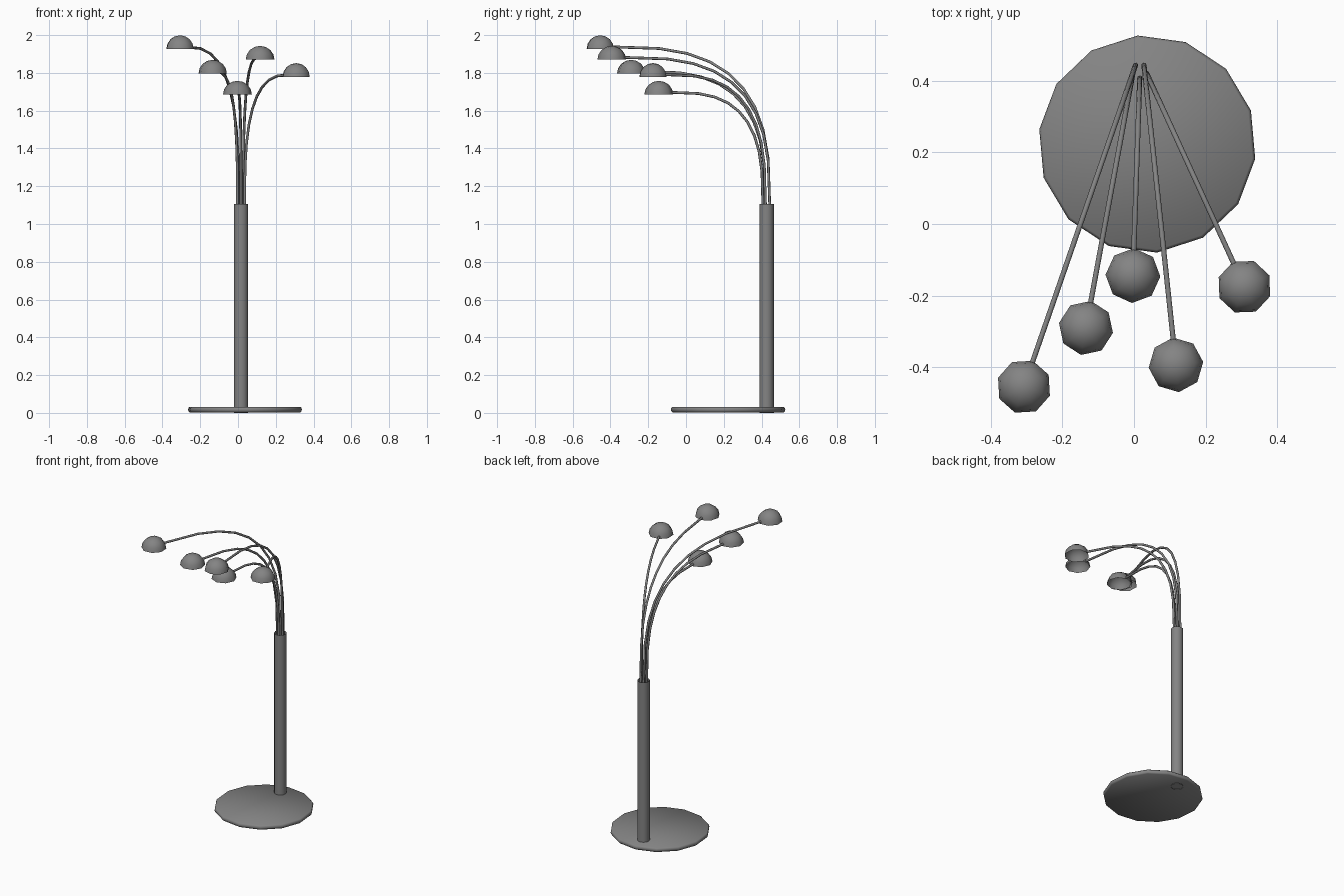
import bpy, bmesh
from math import sin, cos, pi, radians, atan2
from mathutils import Vector

if "Cube" in bpy.data.objects:
    bpy.data.objects.remove(bpy.data.objects["Cube"])

POLE = Vector((0.016, 0.427))
dark = bpy.data.materials.new("dark_metal")
dark.diffuse_color = (0.23, 0.23, 0.23, 1)
dark.use_nodes = True
dark.node_tree.nodes["Principled BSDF"].inputs["Base Color"].default_value = dark.diffuse_color


def add_mesh(name, bm, angle=50, recalc=True):
    if recalc:
        bmesh.ops.recalc_face_normals(bm, faces=bm.faces)
    me = bpy.data.meshes.new(name)
    bm.to_mesh(me)
    bm.free()
    me.materials.append(dark)
    ob = bpy.data.objects.new(name, me)
    bpy.context.collection.objects.link(ob)
    bpy.ops.object.select_all(action='DESELECT')
    ob.select_set(True)
    bpy.context.view_layer.objects.active = ob
    bpy.ops.object.shade_smooth_by_angle(angle=radians(angle))
    return ob


def lathe(name, x, y, profile, sides, turn=0.0, caps=True, angle=50):
    # stack of rings (radius, height); a zero radius closes to a point
    bm = bmesh.new()
    rings = []
    for r, z in profile:
        n = sides if r > 0 else 1
        rings.append([bm.verts.new((x + r * cos(turn + 2 * pi * k / sides),
                                    y + r * sin(turn + 2 * pi * k / sides), z)) for k in range(n)])
    for a, b in zip(rings, rings[1:]):
        for k in range(sides):
            j = (k + 1) % sides
            bm.faces.new((a[k], a[j], b[0]) if len(b) == 1 else (a[k], a[j], b[j], b[k]))
    if caps:
        bm.faces.new(rings[0][::-1])
        bm.faces.new(rings[-1])
    return add_mesh(name, bm, angle, recalc=caps)


def arm(name, start, end, z0, z1, r=0.0072, steps=9, sides=8, n=2.9):
    # squared-off quarter arc, swept with a round section
    d = end - start
    side = Vector((-d.y, d.x, 0)).normalized()
    path = [Vector((start.x, start.y, z0 - 0.05))]
    for i in range(steps + 1):
        t = pi / 2 * i / steps
        p = start + d * (1 - max(cos(t), 0) ** (2 / n) if i < steps else 1.0)
        path.append(Vector((p.x, p.y, z0 + (z1 - z0) * sin(t) ** (2 / n))))
    bm = bmesh.new()
    rings = []
    for i, p in enumerate(path):
        tan = (path[min(i + 1, len(path) - 1)] - path[max(i - 1, 0)]).normalized()
        up = tan.cross(side)
        rings.append([bm.verts.new(p + r * (side * cos(2 * pi * k / sides) + up * sin(2 * pi * k / sides)))
                      for k in range(sides)])
    for a, b in zip(rings, rings[1:]):
        for k in range(sides):
            bm.faces.new((a[k], a[(k + 1) % sides], b[(k + 1) % sides], b[k]))
    bm.faces.new(rings[0])
    bm.faces.new(rings[-1])
    add_mesh(name, bm)


# base plate with softened rim, and open pole tube
lathe("base_plate", 0.037, 0.223,
      [(0.296, 0.003), (0.302, 0.009), (0.304, 0.017), (0.302, 0.026), (0.296, 0.032)],
      14, radians(95.1))
lathe("pole", POLE.x, POLE.y, [(0.038, 0), (0.038, 1.105)], 12, caps=False)

# lamps: x, y, rim height, angle of the arm root around the pole
lamps = [(-0.307, -0.454, 1.926, 126), (-0.134, -0.290, 1.796, 198),
         (-0.003, -0.144, 1.685, 270), (0.117, -0.393, 1.870, 54),
         (0.308, -0.175, 1.779, 342)]
for i, (x, y, z, ang) in enumerate(lamps, 1):
    root = POLE + 0.02 * Vector((cos(radians(ang)), sin(radians(ang))))
    c = Vector((x, y))
    d = c - root
    arm(f"arm_{i}", root, c - d.normalized() * 0.066, 1.1, z + 0.012)
    # open half dome, one corner turned towards its arm
    dome = [(0.0765 * cos(pi / 8 * j), z + 0.073 * sin(pi / 8 * j)) for j in range(4)]
    lathe(f"lamp_shade_{i}", x, y, dome + [(0, z + 0.073)], 8, atan2(d.y, d.x), caps=False)
